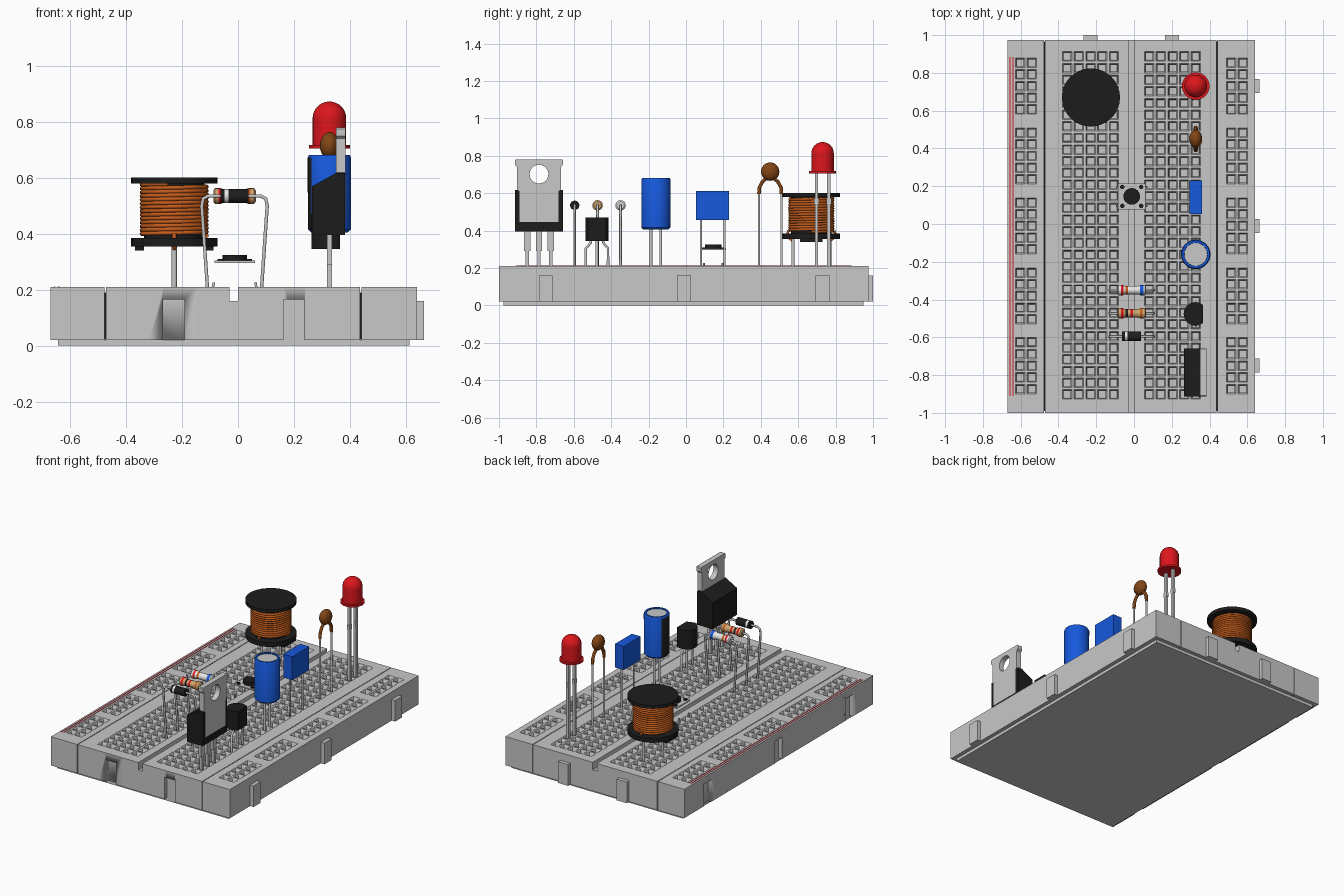
import bpy, bmesh
from math import sin, cos, pi
from mathutils import Matrix, Vector

if "Cube" in bpy.data.objects:
    bpy.data.objects.remove(bpy.data.objects["Cube"])


def material(name, *rgb):
    m = bpy.data.materials.new(name)
    m.use_nodes = True
    m.diffuse_color = (*rgb, 1)
    m.node_tree.nodes["Principled BSDF"].inputs["Base Color"].default_value = (*rgb, 1)
    return m


GREY = material("light grey", .58, .58, .58)
BLACK = material("black", .012, .012, .012)
RED = material("red", .72, .008, .012)
BLUE = material("blue", .008, .1, .72)
COPPER = material("copper", .56, .11, .012)
BROWN = material("brown", .22, .06, .008)
TAN = material("tan", .62, .38, .17)
WHITE = material("white", .8, .8, .8)


def make(name, bm, *mats, loc=(0, 0, 0)):
    bmesh.ops.recalc_face_normals(bm, faces=bm.faces)
    for f in bm.faces:
        f.smooth = True
    for e in bm.edges:
        e.smooth = e.is_manifold and e.calc_face_angle(0) < .6
    me = bpy.data.meshes.new(name)
    bm.to_mesh(me)
    bm.free()
    for m in mats:
        me.materials.append(m)
    ob = bpy.data.objects.new(name, me)
    ob.location = loc
    bpy.context.collection.objects.link(ob)
    return ob


def boxes(name, mat, *bounds):
    """One object from boxes given as x0, x1, y0, y1, z0, z1."""
    bm = bmesh.new()
    for x0, x1, y0, y1, z0, z1 in bounds:
        mid = Matrix.Translation(((x0 + x1) / 2, (y0 + y1) / 2, (z0 + z1) / 2))
        bmesh.ops.create_cube(bm, size=1, matrix=mid @ Matrix.Diagonal((x1 - x0, y1 - y0, z1 - z0, 1)))
    return make(name, bm, mat)


def prism(name, mat, pts, vec):
    bm = bmesh.new()
    face = bm.faces.new([bm.verts.new(p) for p in pts])
    ext = bmesh.ops.extrude_face_region(bm, geom=[face], use_keep_orig=True)["geom"]
    bmesh.ops.translate(bm, vec=vec, verts=[v for v in ext if isinstance(v, bmesh.types.BMVert)])
    return make(name, bm, mat)


def lathe(name, profile, loc, *mats, rule=None, along_x=False, n=32):
    bm = bmesh.new()
    vs = [bm.verts.new((r, 0, z)) for r, z in profile]
    es = [bm.edges.new(p) for p in zip(vs, vs[1:])]
    bmesh.ops.spin(bm, geom=vs + es, cent=(0, 0, 0), axis=(0, 0, 1), angle=2 * pi, steps=n)
    bmesh.ops.remove_doubles(bm, verts=bm.verts, dist=1e-5)
    for f in bm.faces:
        f.material_index = rule(f.calc_center_median()) if rule else 0
    if along_x:
        bm.transform(Matrix.Rotation(pi / 2, 4, 'Y'))
    return make(name, bm, *mats, loc=loc)


def tube(name, mat, radius, *paths):
    cu = bpy.data.curves.new(name, 'CURVE')
    cu.dimensions, cu.bevel_depth, cu.bevel_resolution, cu.use_fill_caps = '3D', radius, 1, True
    for pts in paths:
        s = cu.splines.new('POLY')
        s.points.add(len(pts) - 1)
        for p, co in zip(s.points, pts):
            p.co = (*co, 1)
    cu.materials.append(mat)
    bpy.context.collection.objects.link(bpy.data.objects.new(name, cu))


def cut(ob, cutter):
    mod = ob.modifiers.new("cut", 'BOOLEAN')
    mod.operation, mod.object = 'DIFFERENCE', cutter
    cutter.hide_render = True
    cutter.hide_set(True)


# Breadboard strips with funnel-shaped square sockets
TOP, Y0, Y1, PITCH, HALF = .21, -1, .975, .0617, .025


def strip(name, x0, x1, cols, rows):
    xs = [x0] + [c + s for c in cols for s in (-HALF, HALF)] + [x1]
    ys = [Y0] + [r + s for r in rows for s in (-HALF, HALF)] + [Y1]
    bm = bmesh.new()
    grid = [[bm.verts.new((x, y, TOP)) for y in ys] for x in xs]
    sockets = []
    for i in range(len(xs) - 1):
        for j in range(len(ys) - 1):
            f = bm.faces.new((grid[i][j], grid[i + 1][j], grid[i + 1][j + 1], grid[i][j + 1]))
            if i % 2 and j % 2:
                sockets.append(f)
    bm.normal_update()
    rim = [e for e in bm.edges if e.is_boundary]
    ext = bmesh.ops.extrude_edge_only(bm, edges=rim)["geom"]
    bmesh.ops.translate(bm, vec=(0, 0, .02 - TOP), verts=[v for v in ext if isinstance(v, bmesh.types.BMVert)])
    bmesh.ops.contextual_create(bm, geom=[e for e in bm.edges if e.is_boundary])
    for thick, depth in ((.01, -.012), (.001, -.09)):
        bmesh.ops.inset_individual(bm, faces=sockets, thickness=thick, depth=depth)
    return make(name, bm, GREY)


main_rows = [-.902 + PITCH * i for i in range(30)]
rail_rows = [-.874 + PITCH * (6 * g + i) for g in range(5) for i in range(5)]
left_x = [-.354 + .062 * i for i in range(5)]
right_x = [.08 + .062 * i for i in range(5)]
tab_x, tab_y = (-.23, .2), (-.75, -.01, .73)
strips = [strip("red_rail", -.67, -.477, (-.603, -.541), rail_rows),
          strip("terminal_strip_a", -.472, -.03, left_x, main_rows),
          strip("terminal_strip_b", 0, .437, right_x, main_rows),
          strip("plain_rail", .442, .64, (.514, .576), rail_rows)]
slots = boxes("slot_cutter", GREY,
              *[(x - .038, x + .038, Y0 - .05, Y0 + .025, 0, .165) for x in tab_x],
              *[(-.7, -.645, y - .038, y + .038, 0, .165) for y in tab_y])
for ob in strips[:3]:
    cut(ob, slots)
boxes("joining_tabs", GREY,
      *[(x - .037, x + .037, Y1 - .01, Y1 + .025, .02, .16) for x in tab_x],
      *[(.63, .665, y - .037, y + .037, .02, .16) for y in tab_y])
boxes("base_plate", GREY, (-.643, .614, -.975, .95, 0, .02))
boxes("centre_channel", GREY, (-.03, 0, Y0, Y1, .02, .16))
boxes("seam_fillers", BLACK, (-.478, -.471, Y0 + .01, Y1 - .01, .021, .19),
      (.436, .443, Y0 + .01, Y1 - .01, .021, .19))
boxes("rail_stripes", RED, *[(x - .002, x + .002, -.91, .885, .205, .212) for x in (-.656, -.641)])

# Coil on a bobbin
cx, cy = -.228, .67
lathe("bobbin", [(0, .355), (.154, .355), (.154, .385), (.108, .385), (.108, .58),
                 (.154, .58), (.154, .602), (0, .602)], (cx, cy, 0), BLACK)
boxes("bobbin_feet", BLACK, *[(cx + s * .125 - .016, cx + s * .125 + .016, cy - .06, cy + .06, .34, .36)
                              for s in (-1, 1)])
tube("coil_winding", COPPER, .0078, [(cx + .116 * cos(t * pi / 16), cy + .116 * sin(t * pi / 16),
                                      .393 + .0135 * t / 32) for t in range(32 * 13 + 24)])
tube("coil_tails", COPPER, .008, *[[(cx, cy + s * .122, .4), (cx, cy + s * .132, .37), (cx, cy + s * .1, .345)]
                                   for s in (-1, 1)])
tube("coil_legs", GREY, .01, *[[(cx, cy + s * .098, .18), (cx, cy + s * .098, .36)] for s in (-1, 1)])

# Red light with two legs
X = .327
dome = [(.06 * cos(a * pi / 20), .813 + .06 * sin(a * pi / 20)) for a in range(11)]
lathe("led_lens", [(0, .705), (.073, .705), (.073, .718), (.06, .718)] + dome, (X, .73, 0), RED)
boxes("led_legs", GREY, *[b for y in (.698, .764) for b in
                          ((X - .009, X + .009, y - .009, y + .009, .18, .71),
                           (X - .009, X + .009, y - .013, y + .013, .54, .57))])

# Ceramic disc capacitor
lens = [(.049 * sin(a * pi / 12), -.034 * cos(a * pi / 12)) for a in range(13)]
lathe("disc_capacitor", lens, (X, .45, .715), BROWN, along_x=True)
tube("disc_sleeves", BROWN, .011, *[[(X, .45 + s * .02, .68), (X, .45 + s * .042, .66),
                                     (X, .45 + s * .058, .63), (X, .45 + s * .06, .595)] for s in (-1, 1)])
tube("disc_leads", GREY, .007, *[[(X, .45 + s * .06, .6), (X, .45 + s * .06, .18)] for s in (-1, 1)])

# Film capacitor
boxes("film_capacitor", BLUE, (.295, .36, .053, .23, .457, .612))
tube("film_leads", GREY, .006, *[[(X, y, .18), (X, y, .46)] for y in (.08, .207)])

# Can capacitor, with a dark stripe and grey lid
lathe("can_capacitor", [(0, .405), (.066, .405), (.077, .416), (.078, .672), (.073, .682),
                        (.062, .682), (.061, .676), (0, .676)], (X, -.161, 0), BLUE, GREY, BLACK,
      rule=lambda c: 1 if c.z > .67 and c.xy.length < .06 else
      2 if .42 < c.z < .67 and c.x < -.066 else 0)
tube("can_leads", GREY, .008, *[[(X, y, .18), (X, y, .41)] for y in (-.187, -.135)])

# Push button
bx, by = -.012, .146
boxes("button_plate", GREY, (bx - .072, bx + .072, by - .069, by + .069, .296, .304))
lathe("button_cap", [(0, .3), (.044, .3), (.044, .325), (0, .325)], (bx, by, 0), BLACK)
for i, (sx, sy) in enumerate(((-1, -1), (-1, 1), (1, -1), (1, 1))):
    lathe(f"button_rivet_{i}", [(0, .3), (.012, .3), (.012, .31), (0, .31)],
          (bx + sx * .05, by + sy * .05, 0), BLACK, n=12)
    tube(f"button_prong_{i}", GREY, .005, [(bx + sx * .08, by + sy * .05, .2), (bx + sx * .074, by + sy * .05, .226)])

# Small half-round transistor
ty = -.476
arc = [(.325 + .062 * cos(a), ty + .062 * sin(a), .345) for a in [.87 + (2 * pi - 1.74) * i / 24 for i in range(25)]]
prism("small_transistor", BLACK, arc, (0, 0, .125))
tube("small_transistor_leads", GREY, .008, *[[(X, ty + s * .03, .36), (X, ty + s * .033, .335),
                                              (X, ty + s * .059, .305), (X, ty + s * .059, .18)] for s in (-1, 0, 1)])

# Power transistor with metal tab
py = -.786
prism("power_transistor", BLACK, [(x, py - .128, z) for x, z in
      ((.265, .395), (.382, .395), (.382, .617), (.35, .617), (.265, .57))], (0, .256, 0))
half = [(.104, .445), (.104, .61), (.117, .62), (.117, .74), (.128, .75), (.128, .775), (.123, .78)]
tab = prism("power_tab", GREY, [(.35, py + y, z) for y, z in half] + [(.35, py - y, z) for y, z in half[::-1]],
            (.035, 0, 0))
cut(tab, lathe("tab_hole_cutter", [(0, -.1), (.05, -.1), (.05, .1), (0, .1)], (.367, py, .702), GREY, along_x=True))
boxes("power_leads", GREY, *[b for s in (-1, 0, 1) for b in
                             ((X - .009, X + .009, py + s * .062 - .017, py + s * .062 + .017, .29, .4),
                              (X - .009, X + .009, py + s * .062 - .009, py + s * .062 + .009, .18, .3))])

# Axial parts: diode and two resistors, sharing the same bent leads
AX, AZ = -.0125, .535


def axial(name, y, profile, mats, bands):
    def rule(c):
        return next((i for lo, hi, i in bands if lo < c.z < hi), 0)
    lathe(name, profile, (AX, y, AZ), *mats, rule=rule, along_x=True, n=20)
    path = [(.095, .18), (.117, .5), (.112, .525), (.095, AZ), (.04, AZ)]
    tube(name + "_leads", GREY, .007, *[[(AX + s * x, y, z) for x, z in path] for s in (-1, 1)])


axial("diode", -.595, [(0, -.05), (.025, -.05), (.025, -.036), (.025, -.022), (.025, .05), (0, .05)],
      (BLACK, WHITE), [(-.036, -.022, 1)])
steps = [-.076 + .152 * i / 24 for i in range(25)]
bulb = [(0, -.076)] + [(.022 + .006 * min(1, max(0, abs(x) - .035) / .012) - .008 * (abs(x) > .072), x)
                       for x in steps] + [(0, .076)]
axial("tan_resistor", -.473, bulb, (TAN, RED, BLACK, COPPER),
      [(-.058, -.045, 1), (-.032, -.019, 2), (-.007, .006, 1), (.044, .057, 3)])
axial("pale_resistor", -.35, bulb, (WHITE, RED, COPPER, BLUE),
      [(-.058, -.045, 1), (-.032, -.019, 2), (.044, .065, 3)])
